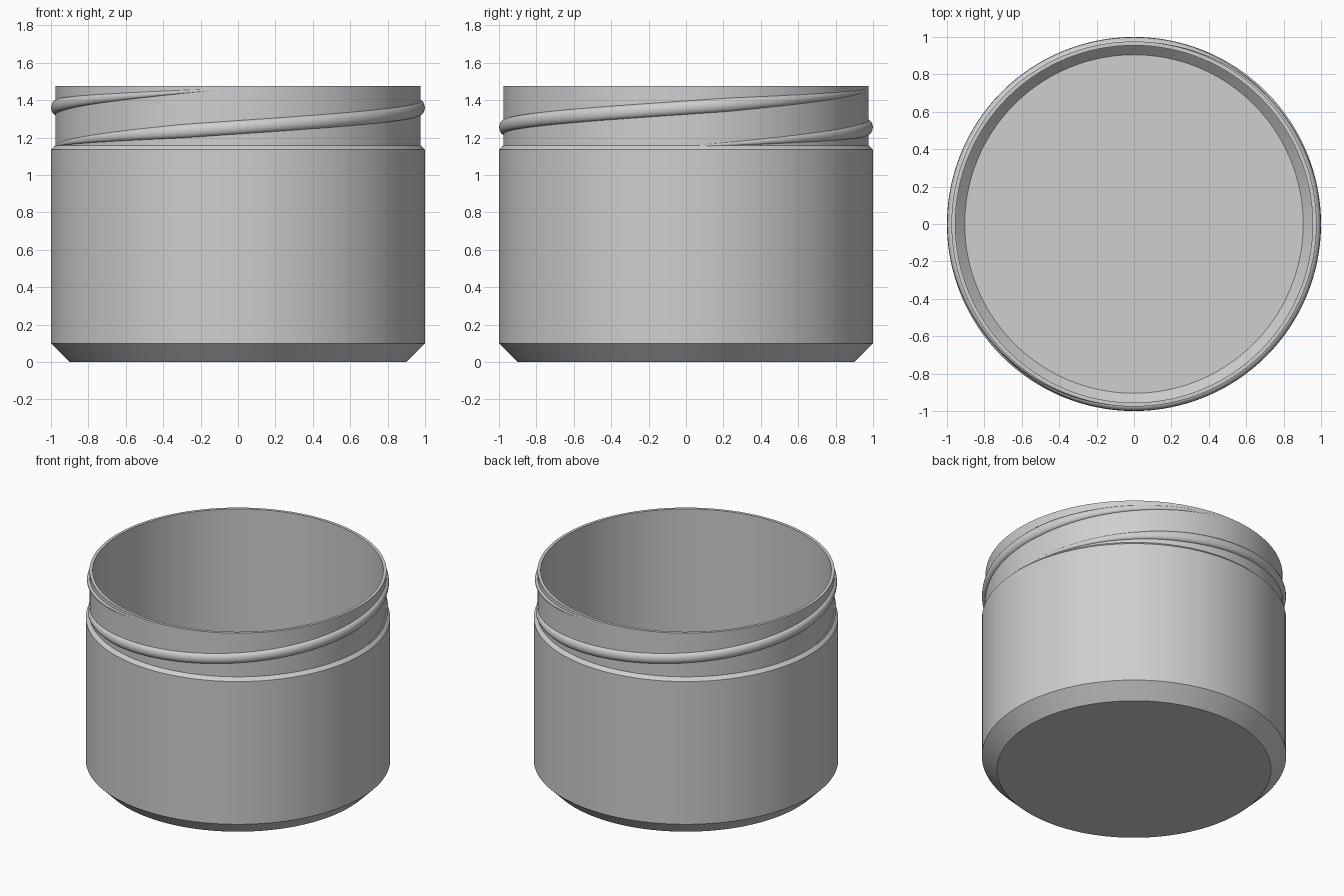
import bpy, bmesh, math

cube = bpy.data.objects.get("Cube")
if cube:
    bpy.data.objects.remove(cube, do_unlink=True)

GREY = (0.62, 0.62, 0.62, 1.0)
mat = bpy.data.materials.new("plain_grey")
mat.use_nodes = True
mat.diffuse_color = GREY
mat.node_tree.nodes["Principled BSDF"].inputs["Base Color"].default_value = GREY


def add_object(name, bm, angle):
    """Turn a bmesh into a shaded, coloured object."""
    bmesh.ops.recalc_face_normals(bm, faces=bm.faces)
    mesh = bpy.data.meshes.new(name)
    bm.to_mesh(mesh)
    bm.free()
    mesh.materials.append(mat)
    obj = bpy.data.objects.new(name, mesh)
    bpy.context.collection.objects.link(obj)
    bpy.ops.object.select_all(action='DESELECT')
    obj.select_set(True)
    bpy.context.view_layer.objects.active = obj
    bpy.ops.object.shade_smooth_by_angle(angle=math.radians(angle))
    return obj


def bridge(bm, a, b, closed):
    """Join two rows of vertices with quads."""
    n = len(a)
    for i in range(n if closed else n - 1):
        j = (i + 1) % n
        bm.faces.new((a[i], a[j], b[j], b[i]))


def lathe(name, profile, segments=128):
    """Revolve (radius, height) points, capping both ends with a disc."""
    bm = bmesh.new()
    rings = []
    for r, z in profile:
        rings.append([bm.verts.new((r * math.cos(t), r * math.sin(t), z))
                      for t in (math.tau * i / segments for i in range(segments))])
    for a, b in zip(rings, rings[1:]):
        bridge(bm, a, b, True)
    bm.faces.new(rings[0])
    bm.faces.new(rings[-1])
    return add_object(name, bm, 20)


# Jar shell: outer base bevel, wall, shoulder, neck, rim, inner wall, inner bevel, floor
NECK = 0.976
lathe("jar_body", [(0.90, 0), (1.0, 0.10), (1.0, 1.135), (NECK, 1.158), (NECK, 1.475),
                   (0.955, 1.475), (0.955, 0.10), (0.905, 0.05)])


# Screw thread: a rounded ridge that climbs the neck and fades at both ends
def thread(name, turn, steps=180, sides=9):
    bm = bmesh.new()
    start, end, fade = -8, 273, 80
    pitch, base, half_height, depth = 0.42, 1.15, 0.037, 0.023
    rows = []
    for i in range(steps + 1):
        a = start + (end - start) * i / steps
        size = max(0.03, min(1, (a - start) / fade, (end - a) / fade))
        t = math.radians(a + turn)
        row = []
        for k in range(sides):
            p = math.pi * k / (sides - 1) - math.pi / 2
            r = NECK - 0.003 + (depth + 0.003) * size * math.cos(p)
            z = base + pitch * a / 360 + half_height * size * math.sin(p)
            row.append(bm.verts.new((r * math.cos(t), r * math.sin(t), z)))
        rows.append(row)
    for a, b in zip(rows, rows[1:]):
        bridge(bm, a, b, True)
    bm.faces.new(rows[0])
    bm.faces.new(rows[-1])
    return add_object(name, bm, 40)


for label, turn in (("first", 0), ("second", 180)):
    thread(label + "_screw_thread", turn)
